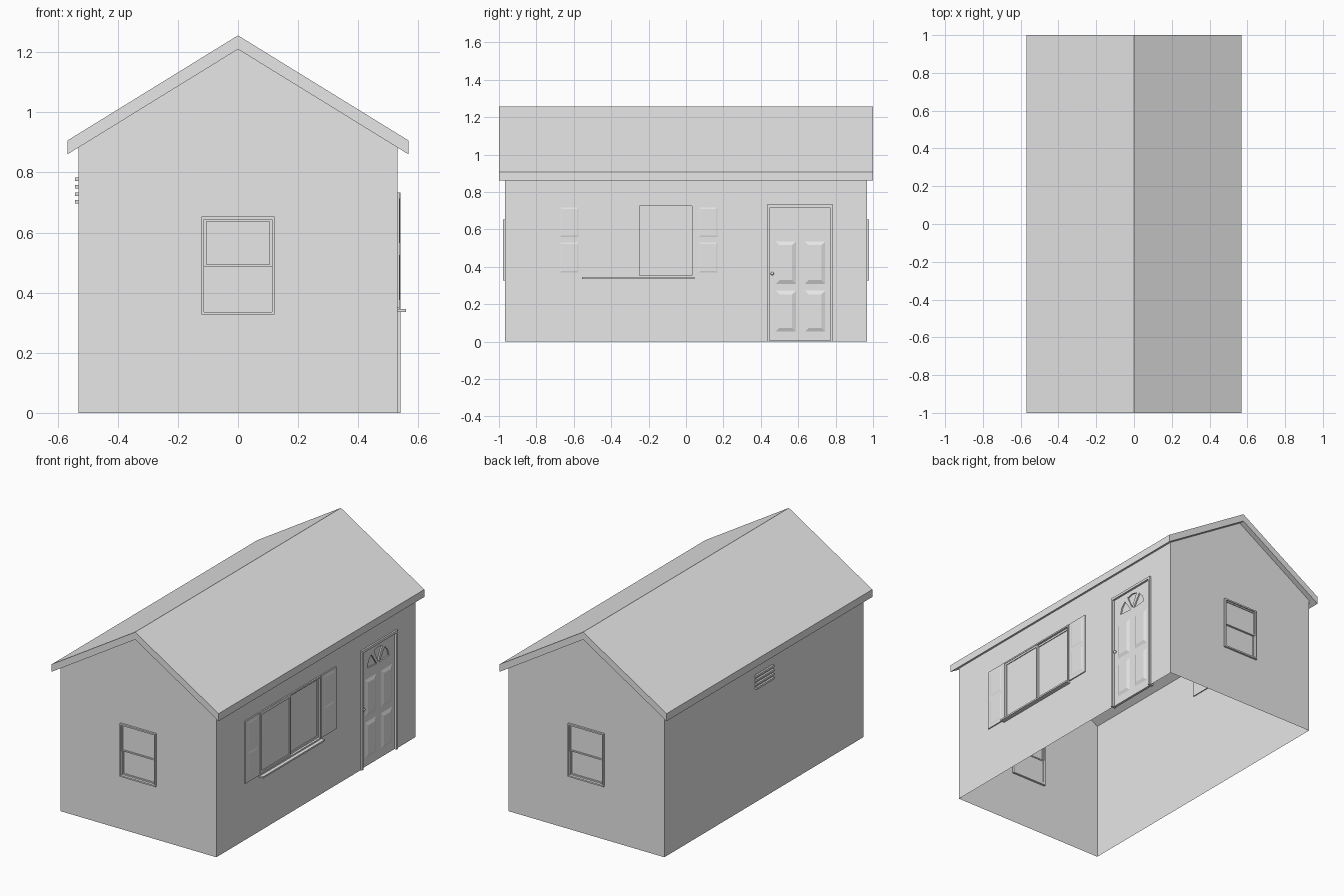
import bpy, bmesh
from math import cos, sin, pi
from mathutils import Vector

cube = bpy.data.objects.get("Cube")
if cube:
    bpy.data.objects.remove(cube, do_unlink=True)

grey = bpy.data.materials.new("plain grey")
grey.use_nodes = True
grey.diffuse_color = (0.8, 0.8, 0.8, 1)
grey.node_tree.nodes["Principled BSDF"].inputs["Base Color"].default_value = (0.8, 0.8, 0.8, 1)

WX, WY = 0.53, 0.967            # wall half sizes
RX, EAVE, APEX = 0.568, 0.86, 1.21   # roof half width and underside heights
SLAB = 0.046                    # vertical roof thickness
WALL_TOP = APEX - (APEX - EAVE) * WX / RX


def finish(name, bm, recalc=True):
    if recalc:
        bmesh.ops.recalc_face_normals(bm, faces=bm.faces[:])
    mesh = bpy.data.meshes.new(name)
    bm.to_mesh(mesh)
    bm.free()
    mesh.materials.append(grey)
    ob = bpy.data.objects.new(name, mesh)
    bpy.context.collection.objects.link(ob)
    return ob


def prism(bm, base, offset):
    """Closed prism from a polygon and an extrusion vector."""
    face = bm.faces.new([bm.verts.new(p) for p in base])
    new = bmesh.ops.extrude_face_region(bm, geom=[face], use_keep_orig=True)["geom"]
    top = [v for v in new if isinstance(v, bmesh.types.BMVert)]
    bmesh.ops.translate(bm, verts=top, vec=offset)
    return top


# Maps (along, up, outward) to world space for each wall
def side(u, v, d):
    return Vector((WX + d, u, v))


def left(u, v, d):
    return Vector((-WX - d, u, v))


def front(u, v, d):
    return Vector((u, -WY - d, v))


def back(u, v, d):
    return Vector((u, WY + d, v))


def block(bm, put, u0, u1, v0, v1, d0, d1, bevel=0):
    """Box on a wall; bevel shrinks its outer face."""
    top = prism(bm, [put(u0, v0, d0), put(u1, v0, d0), put(u1, v1, d0), put(u0, v1, d0)],
                put(0, 0, d1) - put(0, 0, d0))
    if bevel:
        mid = put((u0 + u1) / 2, (v0 + v1) / 2, d1)
        du = (put(1, 0, 0) - put(0, 0, 0)).normalized()
        for v in top:
            v.co += du * (bevel if (v.co - mid).dot(du) < 0 else -bevel)
            v.co.z += bevel if v.co.z < mid.z else -bevel


def frame(bm, put, u0, u1, v0, v1, w, d0, d1, bottom=True):
    block(bm, put, u0, u0 + w, v0, v1, d0, d1)
    block(bm, put, u1 - w, u1, v0, v1, d0, d1)
    block(bm, put, u0 + w, u1 - w, v1 - w, v1, d0, d1)
    if bottom:
        block(bm, put, u0 + w, u1 - w, v0, v0 + w, d0, d1)


def sheet(bm, put, half, holes):
    """Single-sided wall split into cells, leaving the openings out."""
    us = sorted({-half, half} | {h[i] for h in holes for i in (0, 1)})
    vs = sorted({0, WALL_TOP} | {h[i] for h in holes for i in (2, 3)})
    for a, b in zip(us, us[1:]):
        for c, d in zip(vs, vs[1:]):
            u, v = (a + b) / 2, (c + d) / 2
            if not any(h[0] < u < h[1] and h[2] < v < h[3] for h in holes):
                bm.faces.new([bm.verts.new(put(*p, 0)) for p in ((a, c), (b, c), (b, d), (a, d))])


# Openings: u0, u1, v0, v1
GABLE = (-0.115, 0.115, 0.335, 0.645)
PICTURE = (-0.545, 0.035, 0.35, 0.725)
DOOR = (0.445, 0.775, 0, 0.72)
VENT = (-0.08, 0.08, 0.7, 0.785)

# Walls, open underneath
bm = bmesh.new()
sheet(bm, side, WY, [PICTURE, DOOR])
sheet(bm, left, WY, [VENT])
for put in (front, back):
    sheet(bm, put, WX, [GABLE])
    bm.faces.new([bm.verts.new(put(u, v, 0)) for u, v in ((-WX, WALL_TOP), (WX, WALL_TOP), (0, APEX))])
bmesh.ops.remove_doubles(bm, verts=bm.verts[:], dist=0.0001)
bm.normal_update()
for f in bm.faces:
    c = f.calc_center_median()
    n = f.normal
    if n.x * c.x * (abs(n.x) > 0.5) + n.y * c.y * (abs(n.y) > 0.5) < 0:
        f.normal_flip()
finish("walls", bm, recalc=False)

# Roof slab with plumb-cut eaves
bm = bmesh.new()
profile = [(-RX, EAVE), (0, APEX), (RX, EAVE), (RX, EAVE + SLAB), (0, APEX + SLAB), (-RX, EAVE + SLAB)]
prism(bm, [(x, -1, z) for x, z in profile], Vector((0, 2, 0)))
finish("roof", bm)

# Sash windows in both gable ends
for name, put in (("front", front), ("back", back)):
    bm = bmesh.new()
    frame(bm, put, -0.122, 0.122, 0.327, 0.653, 0.009, -0.014, 0.012)
    frame(bm, put, -0.113, 0.113, 0.485, 0.644, 0.008, -0.004, 0.005)
    frame(bm, put, -0.113, 0.113, 0.336, 0.493, 0.008, -0.013, -0.004)
    block(bm, put, -0.106, 0.106, 0.492, 0.637, -0.002, 0.0)
    block(bm, put, -0.106, 0.106, 0.343, 0.486, -0.01, -0.008)
    finish(name + "_window", bm)

# Sliding picture window and sill
bm = bmesh.new()
frame(bm, side, -0.55, 0.04, 0.345, 0.733, 0.009, -0.014, 0.008)
for u0, u1, d in ((-0.541, -0.248, 0.0), (-0.262, 0.031, -0.01)):
    frame(bm, side, u0, u1, 0.354, 0.724, 0.012, d - 0.005, d + 0.005)
    block(bm, side, u0 + 0.01, u1 - 0.01, 0.362, 0.716, d - 0.002, d)
finish("picture_window", bm)
bm = bmesh.new()
block(bm, side, -0.555, 0.045, 0.335, 0.345, 0, 0.029)
finish("window_sill", bm)

# Shutters with two raised panels each
for name, u in (("front", -0.695), ("back", 0.047)):
    bm = bmesh.new()
    block(bm, side, u, u + 0.143, 0.35, 0.733, 0, 0.007)
    for v0, v1 in ((0.37, 0.53), (0.56, 0.718)):
        block(bm, side, u + 0.022, u + 0.121, v0, v1, 0.007, 0.009, 0.008)
    finish(name + "_shutter", bm)

# Door frame
bm = bmesh.new()
frame(bm, side, 0.433, 0.786, 0, 0.733, 0.015, -0.02, 0.01, bottom=False)
finish("door_frame", bm)

# Door slab with a recessed fanlight
bm = bmesh.new()
block(bm, side, 0.447, 0.772, 0.002, 0.719, -0.018, -0.003)
door = finish("door", bm)
bm = bmesh.new()
for k in range(3):
    arc = [k * pi / 3 + pi / 6 + t * pi / 7 for t in (-1, 0, 1)]
    mid = k * pi / 3 + pi / 6
    cu, cv = 0.61 + 0.015 * cos(mid), 0.585 + 0.015 * sin(mid)
    pts = [(cu, cv)] + [(cu + 0.093 * cos(a), cv + 0.093 * sin(a)) for a in arc]
    prism(bm, [side(u, v, -0.011) for u, v in pts], Vector((0.03, 0, 0)))
cutter = finish("fanlight_cutter", bm)
cutter.hide_render = True
mod = door.modifiers.new("fanlight", 'BOOLEAN')
mod.operation = 'DIFFERENCE'
mod.object = cutter
bpy.context.view_layer.objects.active = door
bpy.ops.object.modifier_apply(modifier=mod.name)
bpy.data.objects.remove(cutter, do_unlink=True)

# Four bevelled door panels
bm = bmesh.new()
for u in (0.48, 0.636):
    for v0, v1 in ((0.053, 0.272), (0.308, 0.535)):
        block(bm, side, u, u + 0.108, v0, v1, -0.003, 0.005, 0.02)
finish("door_panels", bm)

# Door knob
bm = bmesh.new()
bmesh.ops.create_uvsphere(bm, u_segments=10, v_segments=6, radius=0.009)
bmesh.ops.translate(bm, verts=bm.verts[:], vec=side(0.461, 0.363, 0.003))
for f in bm.faces:
    f.smooth = True
finish("door_knob", bm)

# Louvred vent
bm = bmesh.new()
for k in range(4):
    v = 0.697 + k * 0.025
    block(bm, left, -0.085, 0.085, v, v + 0.012, -0.006, 0.012)
block(bm, left, -0.085, 0.085, 0.695, 0.788, -0.006, 0.001)
finish("wall_vent", bm)
